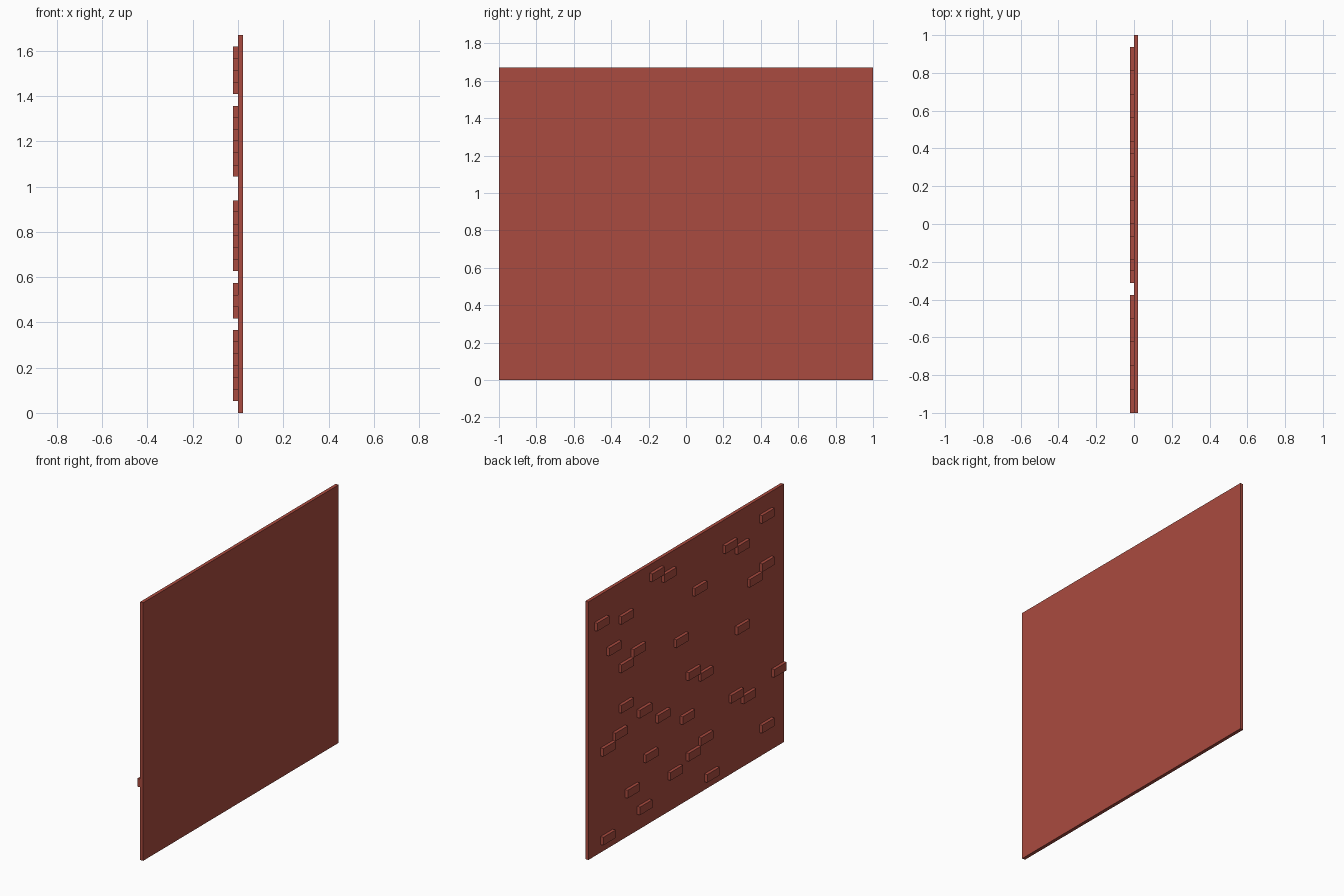
import bpy, bmesh

if "Cube" in bpy.data.objects:
    bpy.data.objects.remove(bpy.data.objects["Cube"])

HEIGHT = 1.67
COURSE = HEIGHT / 32      # height of one brick course
HALF = 1 / 16             # half a brick length
WALL_X = -0.001           # face the bricks stand out from
HALF_DEPTH = 0.021

mat = bpy.data.materials.new("brick_red")
mat.diffuse_color = (0.40, 0.07, 0.05, 1)
mat.use_nodes = True
mat.node_tree.nodes["Principled BSDF"].inputs["Base Color"].default_value = mat.diffuse_color


def add_box(bm, lo, hi):
    verts = bmesh.ops.create_cube(bm, size=1)["verts"]
    for v in verts:
        for i in range(3):
            v.co[i] = lo[i] if v.co[i] < 0 else hi[i]


def make_object(name, boxes):
    bm = bmesh.new()
    for lo, hi in boxes:
        add_box(bm, lo, hi)
    mesh = bpy.data.meshes.new(name)
    bm.to_mesh(mesh)
    bm.free()
    mesh.materials.append(mat)
    obj = bpy.data.objects.new(name, mesh)
    bpy.context.collection.objects.link(obj)
    return obj


# Flat wall slab
make_object("wall_panel", [((WALL_X, -1, 0), (HALF_DEPTH, 1, HEIGHT))])

# Raised bricks: course number -> half-brick steps from the +y edge
courses = {
    1: (2, 19), 2: (8,), 3: (28,), 4: (13,), 5: (6, 16), 6: (18,),
    8: (9, 25), 9: (23, 30), 10: (15,),
    12: (2, 11), 13: (4,), 14: (8, 18), 15: (16,), 16: (5,), 17: (24,),
    20: (14,), 21: (5,), 22: (7, 26), 23: (28,), 24: (3,), 25: (17,),
    27: (5, 24), 28: (1, 22), 29: (12, 28), 30: (10,),
}
bricks = []
for row, steps in courses.items():
    for s in steps:
        y = 1 - s * HALF
        bricks.append(((-HALF_DEPTH, y - 2 * HALF, row * COURSE),
                       (WALL_X, y, (row + 1) * COURSE)))
make_object("raised_bricks", bricks)
